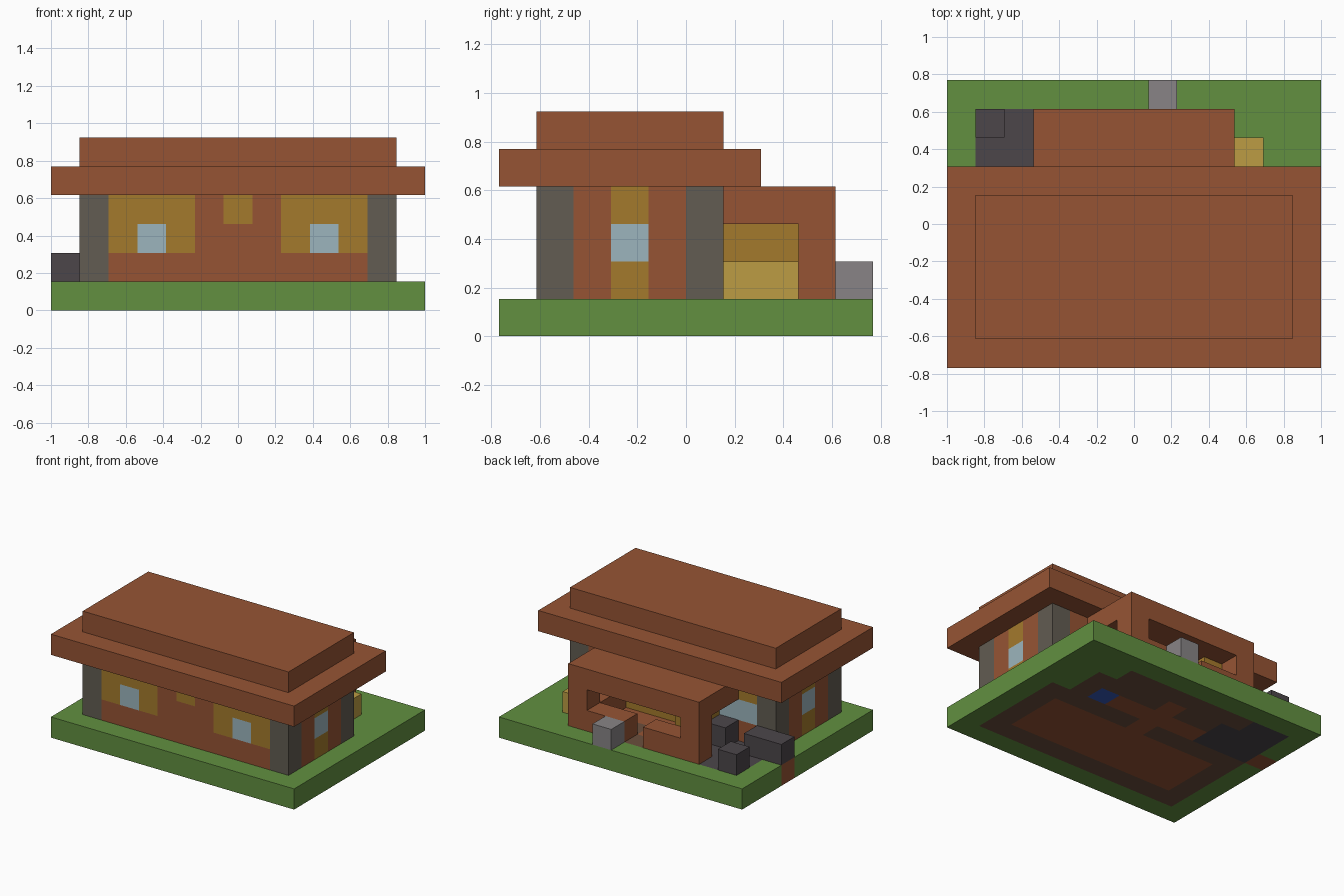
import bpy
import bmesh
from mathutils import Vector

if "Cube" in bpy.data.objects:
    bpy.data.objects.remove(bpy.data.objects["Cube"])

# One block is the unit of the whole model
NX, NY = 13, 10
U = 2 / NX
ORIGIN = Vector((-1, -NY * U / 2, 0))


def linear(v):
    v /= 255
    return v / 12.92 if v <= 0.04045 else ((v + 0.055) / 1.055) ** 2.4


COLOURS = {
    "grass": (98, 144, 64), "red_clay": (150, 84, 52),
    "pillar_stone": (98, 92, 82), "ochre_plank": (164, 122, 44),
    "gold": (188, 156, 68), "glass": (156, 181, 189),
    "dark_stone": (76, 70, 74), "grey_stone": (136, 132, 134),
    "dark_wood": (106, 78, 60), "blue": (52, 88, 185),
}
MATS = {}
for label, rgb in COLOURS.items():
    m = bpy.data.materials.new(label)
    colour = [linear(c) for c in rgb] + [1]
    m.use_nodes = True
    m.diffuse_color = colour
    m.node_tree.nodes["Principled BSDF"].inputs["Base Color"].default_value = colour
    MATS[label] = m


def block(name, lo, hi, paint):
    """Box between two grid corners; paint is a material or a rule per cell."""
    lo, hi = Vector(lo), Vector(hi)
    bm = bmesh.new()
    bmesh.ops.create_cube(bm, size=1)
    for v in bm.verts:
        v.co = Vector([(c + 0.5) * s + a for c, s, a in zip(v.co, hi - lo, lo)])
    mesh = bpy.data.meshes.new(name)
    if callable(paint):
        # Score the faces along the grid, then colour each cell
        for axis in range(3):
            normal = Vector([float(axis == n) for n in range(3)])
            for step in range(int(lo[axis]) + 1, int(hi[axis])):
                geom = bm.verts[:] + bm.edges[:] + bm.faces[:]
                bmesh.ops.bisect_plane(bm, geom=geom, plane_co=normal * step,
                                       plane_no=normal)
        bm.normal_update()
        slots = []
        for f in bm.faces:
            cell = f.calc_center_median() - f.normal * 0.5
            label = paint(*[int(c) for c in cell])
            if label not in slots:
                slots.append(label)
            f.material_index = slots.index(label)
    else:
        slots = [paint]
    for v in bm.verts:
        v.co = v.co * U + ORIGIN
    bm.to_mesh(mesh)
    bm.free()
    for label in slots:
        mesh.materials.append(MATS[label])
    ob = bpy.data.objects.new(name, mesh)
    bpy.context.collection.objects.link(ob)
    return ob


# Ground slab with the floors set into it
def ground_rule(i, j, k):
    if (i, j) == (9, 6):
        return "blue"
    if (i, j) == (0, 6):
        return "red_clay"
    if 1 <= i <= 3 and 6 <= j <= 8 and (i, j) != (3, 8):
        return "dark_stone"
    if 2 <= i <= 10 and 2 <= j <= 4:
        return "red_clay"
    if (4 <= i <= 8 and j == 6) or (i == 6 and j in (5, 7)):
        return "red_clay"
    house = 1 <= i <= 11 and 1 <= j <= 5
    annex = 3 <= i <= 9 and 6 <= j <= 8
    if house or annex or (i == 10 and j in (6, 7)):
        return "dark_wood"
    return "grass"


block("ground", (0, 0, 0), (NX, NY, 1), ground_rule)


# House walls: corner pillars, plank panels and windows
def house_rule(i, j, k):
    side = i in (1, 11)
    if side and j in (1, 5):
        return "pillar_stone"
    if side and j == 3:
        return "glass" if k == 2 else "ochre_plank"
    if j == 1 and k >= 2:
        if k == 2 and i in (3, 9):
            return "glass"
        if abs(i - 6) >= 2 or (i == 6 and k == 3):
            return "ochre_plank"
    if j == 5:
        if i in (2, 3) and k >= 2:
            return "glass" if k == 2 else "ochre_plank"
        if 4 <= i <= 9:
            return "ochre_plank"
    return "red_clay"


block("house_walls", (1, 1, 1), (12, 6, 4), house_rule)

# Stepped roof
block("lower_roof", (0, 0, 4), (NX, 7, 5), "red_clay")
block("upper_roof", (1, 1, 5), (12, 6, 6), "red_clay")

# Rear annex with openings and a doorway
block("annex_roof", (3, 6, 3), (10, 9, 4), "red_clay")
for i, side in ((3, "right"), (9, "left")):
    block(f"annex_corner_{side}", (i, 8, 1), (i + 1, 9, 3), "red_clay")
for i, side in ((4, "right"), (7, "left")):
    block(f"annex_sill_{side}", (i, 8, 1), (i + 2, 9, 2), "red_clay")
block("annex_side_sill", (9, 6, 1), (10, 8, 2), "red_clay")
block("annex_partition", (4, 6, 1), (5, 8, 3), "ochre_plank")

# Loose blocks in the yard
block("dark_bench", (0, 6, 1), (2, 7, 2), "dark_stone")
block("dark_stove", (3, 6, 1), (4, 7, 2), "dark_stone")
block("dark_stool", (1, 8, 1), (2, 9, 2), "dark_stone")
block("gold_bale", (10, 6, 1), (11, 8, 2), "gold")
block("door_stone", (7, 9, 1), (8, 10, 2), "grey_stone")
